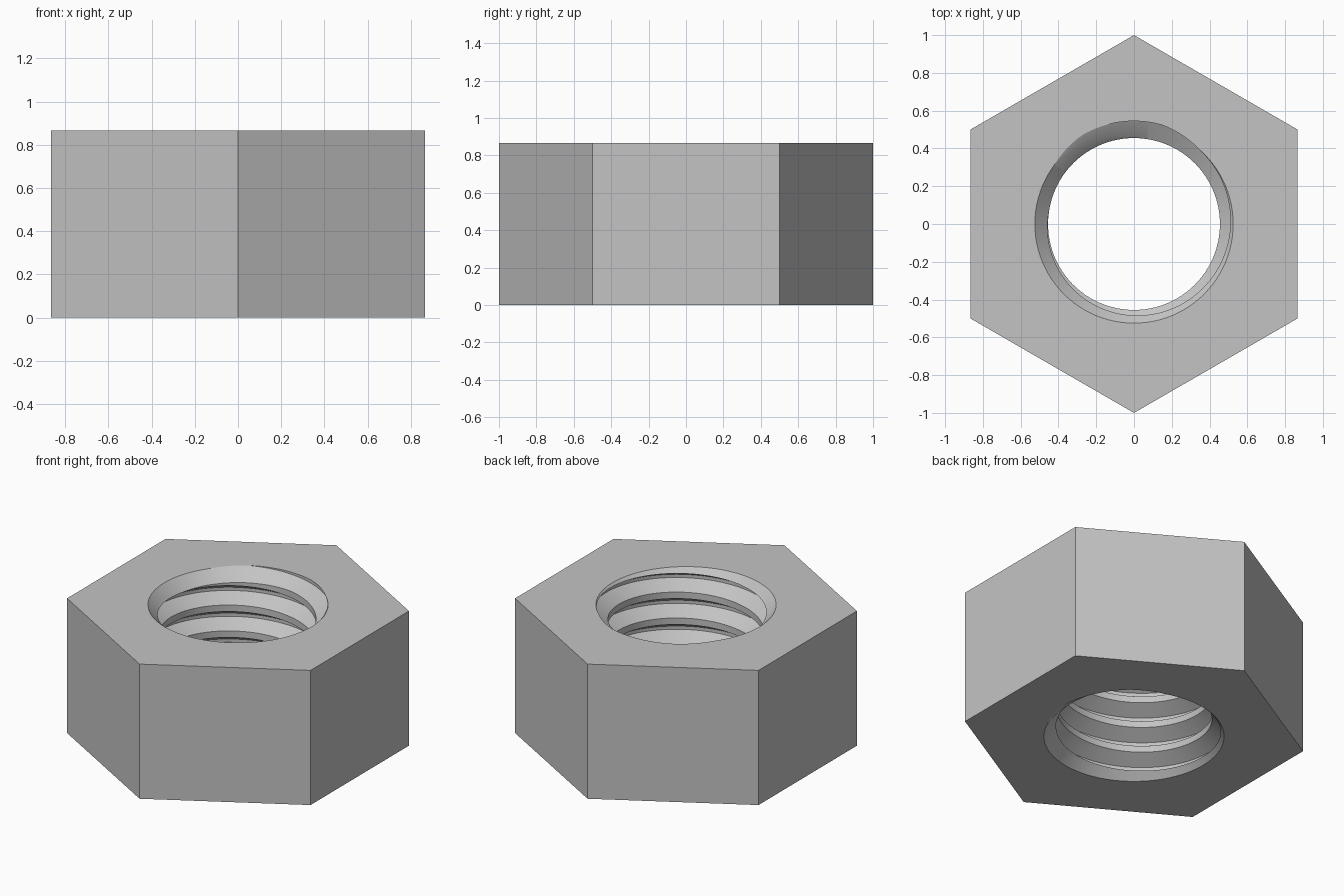
import bpy, bmesh
from math import sin, cos, radians, tau

cube = bpy.data.objects.get("Cube")
if cube:
    bpy.data.objects.remove(cube, do_unlink=True)

HEIGHT = 0.866
PITCH = 0.1665
MINOR, MAJOR = 0.455, 0.545
CHAMFER = 0.525
SEGMENTS = 96
PHASE = radians(97)      # angle where the thread root meets the top face

steel = bpy.data.materials.new("steel_grey")
steel.use_nodes = True
GREY = (0.55, 0.55, 0.55, 1)
steel.diffuse_color = GREY
steel.node_tree.nodes["Principled BSDF"].inputs["Base Color"].default_value = GREY


def make_object(name, bm):
    bmesh.ops.recalc_face_normals(bm, faces=bm.faces)
    mesh = bpy.data.meshes.new(name)
    bm.to_mesh(mesh)
    bm.free()
    mesh.materials.append(steel)
    obj = bpy.data.objects.new(name, mesh)
    bpy.context.collection.objects.link(obj)
    return obj


def hex_body():
    bm = bmesh.new()
    ring = [bm.verts.new((sin(k * tau / 6), cos(k * tau / 6), 0)) for k in range(6)]
    base = bm.faces.new(ring)
    top = bmesh.ops.extrude_face_region(bm, geom=[base])["geom"]
    bmesh.ops.translate(bm, vec=(0, 0, HEIGHT),
                        verts=[v for v in top if isinstance(v, bmesh.types.BMVert)])
    return make_object("hex_nut", bm)


def thread_cutter():
    """Helical rod: a profile strip swept round, each turn joined to the next."""
    bm = bmesh.new()
    root, crest = PITCH / 16, PITCH / 2 - PITCH / 8
    profile = [(-root, MAJOR), (root, MAJOR), (crest, MINOR), (PITCH - crest, MINOR)]
    per_turn = len(profile)
    rows = [(HEIGHT + turn * PITCH + dz, r)
            for turn in range(-8, 3) for dz, r in profile]
    cols = []
    for i in range(SEGMENTS):
        a = PHASE + i * tau / SEGMENTS
        rise = PITCH * i / SEGMENTS
        cols.append([bm.verts.new((r * cos(a), r * sin(a), z + rise)) for z, r in rows])
    for i in range(SEGMENTS):
        a = cols[i]
        wrap = i == SEGMENTS - 1
        b = cols[0][per_turn:] if wrap else cols[i + 1]
        for j in range(len(b) - 1):
            bm.faces.new((a[j], b[j], b[j + 1], a[j + 1]))
    # close both ends with fans to the axis
    edges = [e for e in bm.edges if e.is_boundary]
    for low in (True, False):
        z = rows[0][0] if low else rows[-1][0] + PITCH
        tip = bm.verts.new((0, 0, z))
        for e in edges:
            mid = (e.verts[0].co.z + e.verts[1].co.z) / 2
            if (mid < HEIGHT / 2) == low:
                bm.faces.new((e.verts[0], e.verts[1], tip))
    return make_object("thread_cutter", bm)


def chamfer_cutter(name, face_z, inward):
    """Countersink at 45 degrees, running slightly past the face."""
    bm = bmesh.new()
    over, deep = 0.02, 0.12
    rings = []
    for depth in (-over, deep):
        rings.append([bm.verts.new(((CHAMFER - depth) * cos(k * tau / SEGMENTS),
                                    (CHAMFER - depth) * sin(k * tau / SEGMENTS),
                                    face_z + inward * depth)) for k in range(SEGMENTS)])
        bm.faces.new(rings[-1])
    for k in range(SEGMENTS):
        n = (k + 1) % SEGMENTS
        bm.faces.new((rings[0][k], rings[0][n], rings[1][n], rings[1][k]))
    return make_object(name, bm)


nut = hex_body()
cutters = [thread_cutter(),
           chamfer_cutter("top_chamfer_cutter", HEIGHT, -1),
           chamfer_cutter("bottom_chamfer_cutter", 0, 1)]

bpy.ops.object.select_all(action='DESELECT')
nut.select_set(True)
bpy.context.view_layer.objects.active = nut
for cutter in cutters:
    cutter.hide_render = True
    mod = nut.modifiers.new(cutter.name, 'BOOLEAN')
    mod.operation = 'DIFFERENCE'
    mod.solver = 'EXACT'
    mod.object = cutter
    bpy.ops.object.modifier_apply(modifier=mod.name)
    bpy.data.objects.remove(cutter, do_unlink=True)

bpy.ops.object.shade_smooth_by_angle(angle=radians(25))
